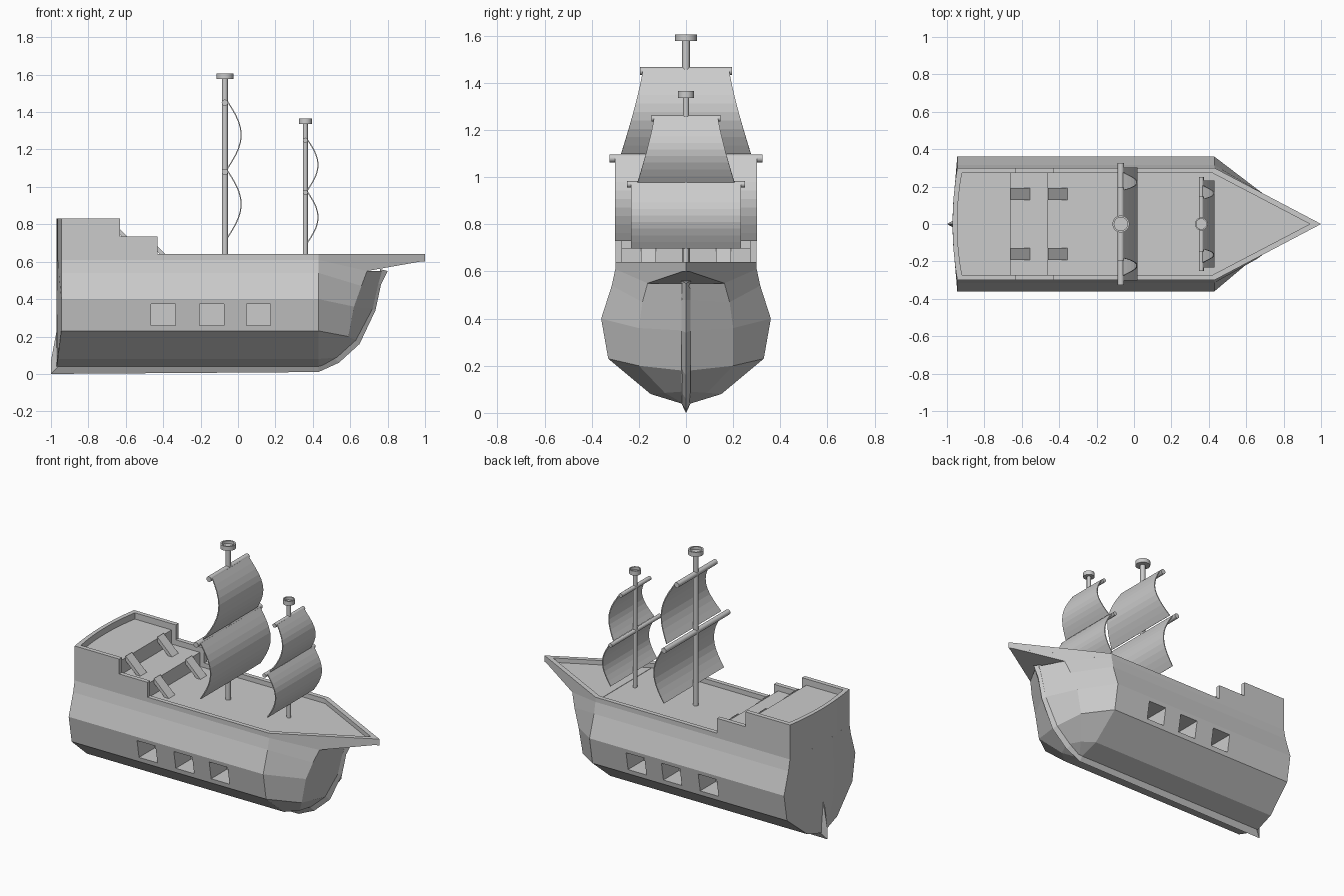
import bpy, bmesh, math

if "Cube" in bpy.data.objects:
    bpy.data.objects.remove(bpy.data.objects["Cube"])

DECK = 0.61


def make(name, verts, faces):
    me = bpy.data.meshes.new(name)
    me.from_pydata(verts, [], faces)
    bm = bmesh.new()
    bm.from_mesh(me)
    bmesh.ops.remove_doubles(bm, verts=bm.verts, dist=1e-5)
    bmesh.ops.recalc_face_normals(bm, faces=bm.faces)
    bm.to_mesh(me)
    bm.free()
    ob = bpy.data.objects.new(name, me)
    bpy.context.collection.objects.link(ob)
    return ob


def loft(name, rings, cap_start=True, cap_end=True):
    n = len(rings[0])
    verts = [v for r in rings for v in r]
    faces = [(a * n + i, a * n + (i + 1) % n, (a + 1) * n + (i + 1) % n, (a + 1) * n + i)
             for a in range(len(rings) - 1) for i in range(n)]
    if cap_start:
        faces.append(tuple(range(n)))
    if cap_end:
        faces.append(tuple(range(len(verts) - n, len(verts))))
    return make(name, verts, faces)


def prism_z(name, pts, z0, z1):
    return loft(name, [[(x, y, z) for x, y in pts] for z in (z0, z1)])


def prism_y(name, pts, y0, y1):
    return loft(name, [[(x, y, z) for x, z in pts] for y in (y0, y1)])


def both(half):
    return half + [(x, -y, z) for x, y, z in reversed(half)]


def smooth(ob):
    bpy.ops.object.select_all(action='DESELECT')
    ob.select_set(True)
    bpy.context.view_layer.objects.active = ob
    bpy.ops.object.shade_smooth_by_angle(angle=math.radians(35))


def stern_x(y):
    return -0.97 + 0.025 * min(abs(y) / 0.3, 1) ** 2


# Hull: bowed transom, straight midship, faceted bow
section = [(0.02, 0.04), (0.15, 0.08), (0.33, 0.23), (0.36, 0.40), (0.315, 0.54), (0.30, DECK)]
rings = [both([(stern_x(y * f), y * f, z) for y, z in section]) for f in (0, 0.33, 0.66, 1)]
rings.append(both([(0.43, y, z) for y, z in section]))
rings.append(both([(0.45, 0.02, 0.045), (0.50, 0.09, 0.085), (0.59, 0.20, 0.20),
                   (0.62, 0.20, 0.36), (0.66, 0.185, 0.47), (0.69, 0.163, 0.55)]))
rings.append(both([(0.46, 0.015, 0.05), (0.53, 0.02, 0.09), (0.63, 0.02, 0.18),
                   (0.72, 0.02, 0.35), (0.75, 0.02, 0.48), (0.77, 0.02, 0.55)]))
hull = loft("hull", rings, cap_start=False)

# Gun ports cut into both sides
bm = bmesh.new()
for x in (-0.40, -0.14, 0.11):
    for side in (-1, 1):
        box = bmesh.ops.create_cube(bm, size=1)["verts"]
        bmesh.ops.scale(bm, vec=(0.13, 0.27, 0.115), verts=box)
        bmesh.ops.translate(bm, vec=(x, side * 0.315, 0.317), verts=box)
me = bpy.data.meshes.new("port_cutter")
bm.to_mesh(me)
bm.free()
cutter = bpy.data.objects.new("port_cutter", me)
bpy.context.collection.objects.link(cutter)
cutter.hide_render = True
cutter.hide_viewport = True
cutter.display_type = 'WIRE'
mod = hull.modifiers.new("ports", 'BOOLEAN')
mod.object = cutter
mod.operation = 'DIFFERENCE'
mod.solver = 'EXACT'

# Keel, stem and rudder as one V-shaped strip
outer = [(-0.97, 0.23), (-1, 0.07), (-1, 0), (0.43, 0.01), (0.54, 0.06),
         (0.65, 0.16), (0.735, 0.34), (0.765, 0.48), (0.80, 0.55)]
inner = [(-0.96, 0.23), (-0.96, 0.08), (-0.955, 0.045), (0.43, 0.045), (0.51, 0.09),
         (0.62, 0.19), (0.71, 0.35), (0.745, 0.48), (0.76, 0.56)]
loft("keel", [[(o[0], 0, o[1]), (i[0], 0.022, i[1]), (i[0], -0.022, i[1])]
              for o, i in zip(outer, inner)])

# Overhanging foredeck
low = both([(0.43, 0.30, 0.55), (0.69, 0.163, 0.55), (1, 0, 0.605)])
top = both([(0.43, 0.30, DECK + 0.002), (0.69, 0.163, DECK + 0.002), (1, 0, DECK + 0.002)])
loft("foredeck", [low, top])

# Bulwark around the main deck and bow
for side, tag in ((1, "left"), (-1, "right")):
    rail = [(-0.43, 0.30), (0.43, 0.30), (1, 0), (0.94, 0), (0.42, 0.272), (-0.43, 0.272)]
    prism_z("main_rail_" + tag, [(x, y * side) for x, y in rail], DECK - 0.01, 0.64)
    mid = [(-0.63, 0.30), (-0.43, 0.30), (-0.43, 0.272), (-0.63, 0.272)]
    prism_z("mid_rail_" + tag, [(x, y * side) for x, y in mid], DECK - 0.01, 0.735)

# Stern bulwark wrapping the raised deck
ys = [0.30 - 0.6 * i / 8 for i in range(9)]
wrap = [(-0.63, 0.30)] + [(stern_x(y), y) for y in ys] + [(-0.63, -0.30), (-0.63, -0.272)]
wrap += [(stern_x(y) + 0.025, y * 0.907) for y in reversed(ys)] + [(-0.63, 0.272)]
prism_z("stern_rail", wrap, DECK - 0.01, 0.83)

# Raised decks
for name, front, z in (("mid_deck", -0.46, 0.70), ("upper_deck", -0.66, 0.79)):
    outline = [(front, 0.285)] + [(stern_x(y) + 0.012, y * 0.95) for y in ys] + [(front, -0.285)]
    prism_z(name, outline, DECK - 0.005, z)

# Stairs
for x, z, tag in ((-0.66, 0.80, "upper"), (-0.46, 0.71, "lower")):
    for y in (-0.16, 0.16):
        prism_y("stairs_" + tag, [(x, z), (x + 0.11, z - 0.105), (x + 0.08, z - 0.105), (x, z - 0.03)],
                y - 0.032, y + 0.032)


def circle(r, z, x, n=16):
    return [(x + r * math.cos(2 * math.pi * i / n), r * math.sin(2 * math.pi * i / n), z)
            for i in range(n)]


def mast(name, x, r, top, nest):
    prof = [(r, 0.6), (r, top - 0.028), (nest, top - 0.028), (nest, top),
            (nest * 0.78, top), (nest * 0.78, top - 0.018)]
    smooth(loft(name, [circle(a, z, x) for a, z in prof]))


def yard(name, x, z, half, r):
    ring = [[(px, y, pz) for px, pz in
             [(x + r * math.cos(math.pi * i / 6), z + r * math.sin(math.pi * i / 6)) for i in range(12)]]
            for y in (-half, half)]
    smooth(loft(name, ring))


def sail(name, x, z_top, z_bot, w_top, w_bot, bulge, n=10):
    verts, faces = [], []
    for i in range(n + 1):
        t = i / n
        w = w_top + (w_bot - w_top) * t ** 1.2
        px = x + bulge * math.sin(math.pi * t)
        z = z_top + (z_bot - z_top) * t
        verts += [(px, -w, z), (px, w, z)]
        if i:
            faces.append((2 * i - 2, 2 * i - 1, 2 * i + 1, 2 * i))
    ob = make(name, verts, faces)
    m = ob.modifiers.new("cloth", 'SOLIDIFY')
    m.thickness = 0.006
    m.offset = 0


# Masts with lookout cups, yards and sails
mast("main_mast", -0.07, 0.016, 1.605, 0.046)
mast("fore_mast", 0.36, 0.013, 1.365, 0.035)
yard("main_upper_yard", -0.07, 1.45, 0.195, 0.017)
yard("main_lower_yard", -0.07, 1.08, 0.325, 0.017)
yard("fore_upper_yard", 0.36, 1.25, 0.147, 0.013)
yard("fore_lower_yard", 0.36, 0.97, 0.25, 0.013)
sail("main_upper_sail", -0.055, 1.455, 1.10, 0.183, 0.275, 0.072)
sail("main_lower_sail", -0.055, 1.085, 0.73, 0.302, 0.302, 0.072)
sail("fore_upper_sail", 0.37, 1.255, 0.98, 0.135, 0.205, 0.058)
sail("fore_lower_sail", 0.37, 0.975, 0.70, 0.233, 0.233, 0.058)
